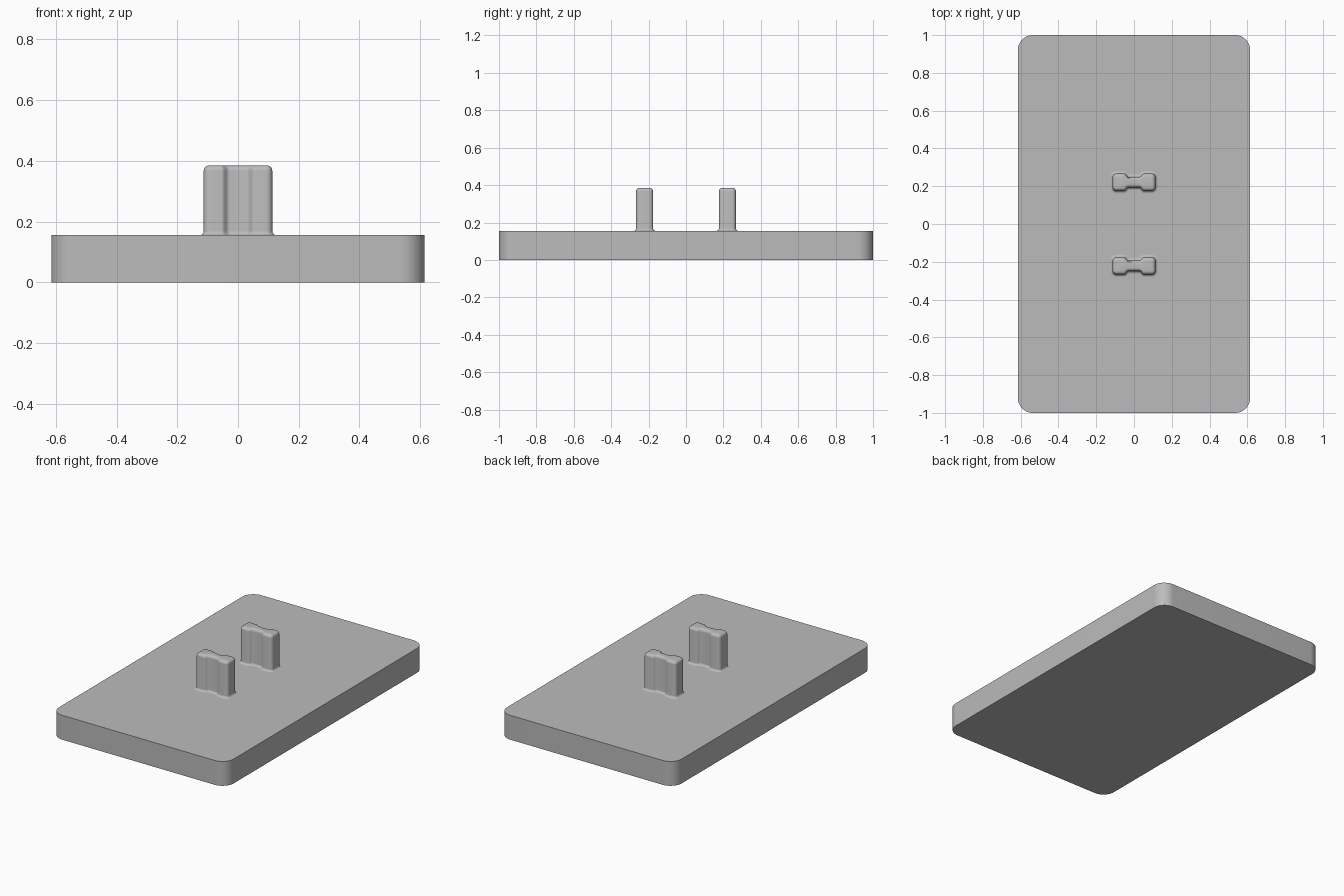
import bpy, bmesh
from math import sin, cos, pi
from mathutils import Vector

old = bpy.data.objects.get("Cube")
if old:
    bpy.data.objects.remove(old, do_unlink=True)

GREY = (0.5, 0.5, 0.5, 1)
mat = bpy.data.materials.new("plain grey")
mat.use_nodes = True
mat.diffuse_color = GREY
mat.node_tree.nodes["Principled BSDF"].inputs["Base Color"].default_value = GREY


def corner(hx, hy, r, steps):
    """Rounded corner in the +x +y quadrant, from the side to the back."""
    return [Vector((hx - r + r * cos(i / steps * pi / 2),
                    hy - r + r * sin(i / steps * pi / 2))) for i in range(steps + 1)]


def mirror_quadrant(quad):
    """Mirror a quadrant into a closed counter-clockwise outline."""
    half = quad + [Vector((-p.x, p.y)) for p in reversed(quad)]
    return half + [-p for p in half]


def loft(name, outline, stations, location):
    """Stack copies of an outline, each grown by an offset at a height."""
    n = len(outline)
    normals = []
    for i in range(n):
        a = (outline[i] - outline[i - 1]).normalized()
        b = (outline[(i + 1) % n] - outline[i]).normalized()
        t = (a + b).normalized()
        normals.append(Vector((t.y, -t.x)))
    bm = bmesh.new()
    rings = []
    for grow, z in stations:
        rings.append([bm.verts.new((*(p + m * grow), z)) for p, m in zip(outline, normals)])
    for low, high in zip(rings, rings[1:]):
        for i in range(n):
            j = (i + 1) % n
            bm.faces.new((low[i], low[j], high[j], high[i]))
    bm.faces.new(rings[0][::-1])
    bm.faces.new(rings[-1])
    mesh = bpy.data.meshes.new(name)
    bm.to_mesh(mesh)
    bm.free()
    mesh.materials.append(mat)
    ob = bpy.data.objects.new(name, mesh)
    ob.location = location
    bpy.context.collection.objects.link(ob)
    bpy.ops.object.select_all(action='DESELECT')
    ob.select_set(True)
    bpy.context.view_layer.objects.active = ob
    bpy.ops.object.shade_smooth_by_angle(angle=pi / 6)
    return ob


# Base plate with rounded corners
TOP = 0.155
loft("base_plate", mirror_quadrant(corner(0.615, 1, 0.08, 16)),
     [(0, 0), (0, TOP)], (0, 0, 0))

# Waisted post outline: rounded lobes easing into a narrower middle
LOBE, WAIST = 0.0455, 0.028
quad = corner(0.113, LOBE, 0.02, 8)
for i in range(11):
    t = i / 10
    ease = (1 - cos(pi * t)) / 2
    quad.append(Vector((0.053 - 0.024 * t, LOBE + (WAIST - LOBE) * ease)))

# Post heights: flared foot, straight shaft, rounded top
FLARE, ROUND, HEIGHT, STEPS = 0.014, 0.018, 0.385, 6
angles = [i / STEPS * pi / 2 for i in range(STEPS + 1)]
stations = [(FLARE, TOP - 0.01)]
stations += [(FLARE * (1 - sin(a)), TOP + FLARE * (1 - cos(a))) for a in angles]
stations += [(-ROUND * (1 - cos(a)), HEIGHT - ROUND * (1 - sin(a))) for a in angles]

for name, side in (("front_post", -1), ("back_post", 1)):
    loft(name, mirror_quadrant(quad), stations, (0, side * 0.2215, 0))
